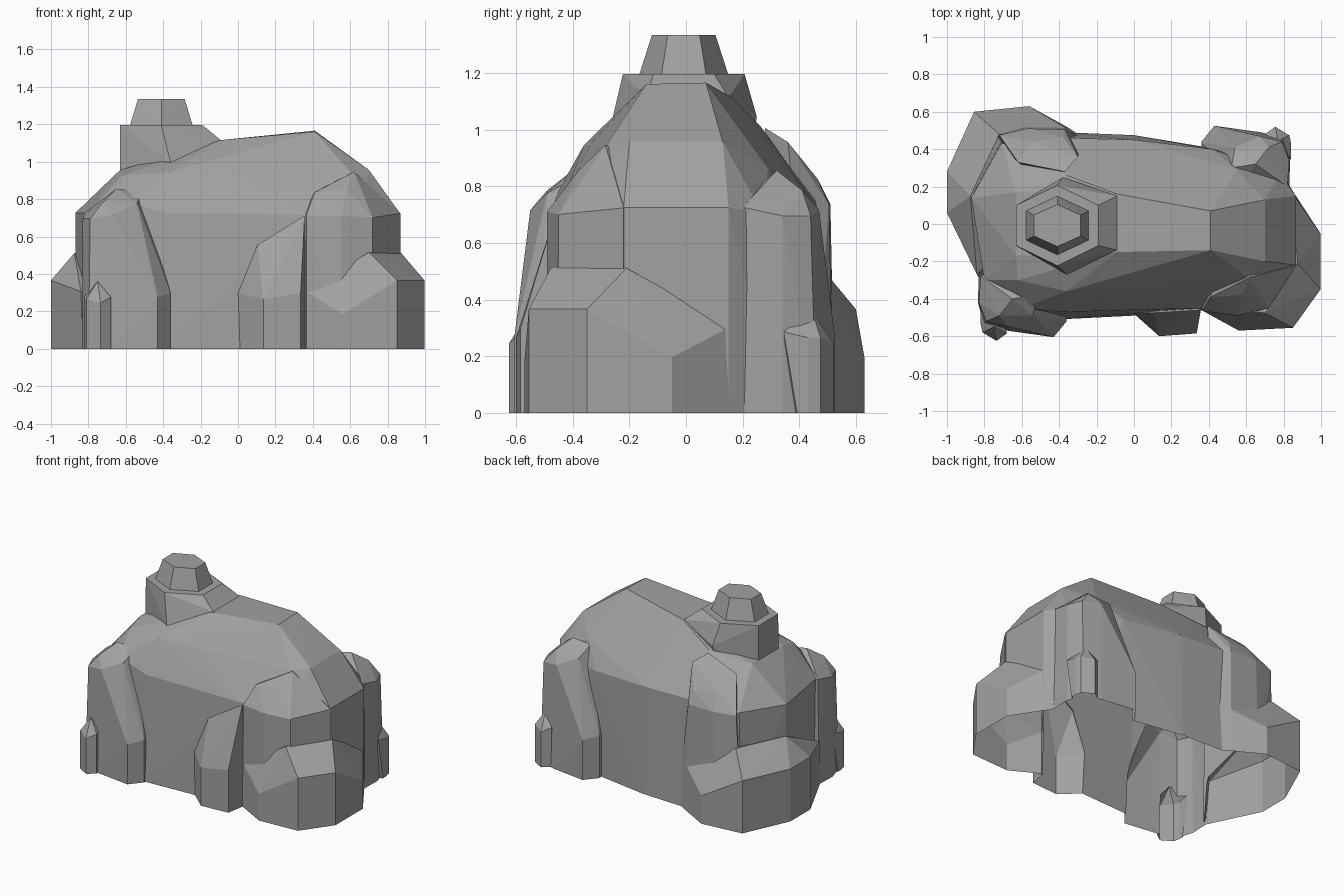
import bpy, bmesh, math
from mathutils import Matrix, Vector

parts = []


def chunk(name, foot, upper, turn=None):
    """Faceted stone: convex hull of a ground outline and upper corner points."""
    depth = -0.1 - 0.013 * len(parts)
    pts = [Vector((x, y, depth)) for x, y in foot]
    pts += [Vector((x, y, 0)) for x, y in foot] + [Vector(p) for p in upper]
    if turn is not None:   # half turn about z, then shift
        pts = [Matrix.Rotation(math.pi, 3, 'Z') @ p + Vector(turn) for p in pts]
    bm = bmesh.new()
    for p in pts:
        bm.verts.new(p)
    res = bmesh.ops.convex_hull(bm, input=bm.verts[:])
    loose = list({g for g in res['geom_interior'] + res['geom_unused']
                  if isinstance(g, bmesh.types.BMVert)})
    bmesh.ops.delete(bm, geom=loose, context='VERTS')
    bmesh.ops.recalc_face_normals(bm, faces=bm.faces[:])
    me = bpy.data.meshes.new(name)
    bm.to_mesh(me)
    bm.free()
    ob = bpy.data.objects.new(name, me)
    bpy.context.collection.objects.link(ob)
    parts.append(ob)
    return ob


def hexa(rx, ry, z, cx=-0.41, cy=-0.008):
    return [(cx + rx * math.cos(math.radians(a)) / math.cos(math.pi / 6),
             cy + ry * math.sin(math.radians(a)), z) for a in range(30, 390, 60)]


# main domed mass
body = chunk("rock_body",
    [(-0.87, 0.14), (-0.79, -0.3), (-0.4, -0.51), (0.0, -0.49), (0.36, -0.455), (0.7, -0.43),
     (0.865, -0.22), (0.865, 0.15), (0.76, 0.32), (0.45, 0.40), (0.0, 0.475), (-0.36, 0.49), (-0.73, 0.43)],
    [(-0.87, 0.14, 0.73), (-0.80, -0.30, 0.73), (-0.38, -0.47, 0.73), (0.36, -0.45, 0.72),
     (0.65, -0.43, 0.71), (0.865, -0.22, 0.73), (0.865, 0.15, 0.73),
     (0.78, 0.27, 0.71), (0.42, 0.40, 0.72), (0.0, 0.45, 0.74), (-0.36, 0.46, 0.75), (-0.71, 0.43, 0.74),
     (0.70, 0.13, 0.96), (0.70, -0.20, 0.96), (0.60, -0.28, 0.95), (0.55, 0.29, 0.87),
     (0.41, 0.07, 1.17), (0.41, -0.14, 1.165), (-0.09, 0.16, 1.12), (-0.09, -0.15, 1.12),
     (-0.36, -0.27, 0.98), (-0.63, -0.17, 0.96), (-0.63, 0.17, 0.96), (-0.36, 0.26, 1.02),
     (-0.04, -0.34, 0.95), (-0.36, -0.36, 0.95), (-0.62, -0.30, 0.93), (-0.60, -0.45, 0.79)])

# front right shoulder above the boulder
chunk("front_right_shoulder",
    [(0.357, -0.40), (0.365, -0.465), (0.55, -0.495), (0.72, -0.455), (0.87, -0.22), (0.5, -0.1)],
    [(0.357, -0.40, 0.74), (0.365, -0.465, 0.718), (0.55, -0.49, 0.715), (0.72, -0.45, 0.705),
     (0.869, -0.22, 0.728), (0.41, -0.39, 0.84), (0.58, -0.38, 0.86), (0.62, -0.285, 0.95), (0.5, -0.1, 0.9)])

# hexagonal stack on the crown, with a tapered cap
chunk("top_stack", [], hexa(0.22, 0.215, 1.2) + hexa(0.22, 0.22, 0.8)
      + [(-0.09, 0.15, 1.118), (-0.09, -0.14, 1.118), (-0.1, 0, 0.8), (-0.36, -0.27, 1.0), (-0.38, 0.25, 1.05)])
chunk("top_cap", [], hexa(0.17, 0.16, 1.19) + hexa(0.125, 0.112, 1.339))

# big low boulders on opposite corners
chunk("right_boulder",
    [(0.36, -0.46), (0.56, -0.57), (0.85, -0.555), (0.997, -0.35), (0.997, -0.05), (0.82, 0.22), (0.4, 0)],
    [(0.36, -0.46, 0.31), (0.56, -0.57, 0.19), (0.85, -0.555, 0.37), (0.997, -0.35, 0.37),
     (0.997, -0.05, 0.20), (0.85, 0.16, 0.31), (0.873, -0.21, 0.515), (0.70, -0.475, 0.52), (0.5, -0.1, 0.4)])
chunk("left_boulder",
    [(-0.36, 0.52), (-0.56, 0.63), (-0.855, 0.60), (-1.0, 0.28), (-1.0, 0.06), (-0.83, -0.29), (-0.4, 0)],
    [(-0.36, 0.51, 0.31), (-0.56, 0.63, 0.2), (-0.855, 0.60, 0.37), (-1.0, 0.28, 0.37),
     (-1.0, 0.06, 0.37), (-0.84, -0.27, 0.31), (-0.875, 0.15, 0.515), (-0.72, 0.48, 0.515), (-0.5, 0.1, 0.4)])

# leaning pillar with a small pointed stone, repeated on the opposite corner
for side, turn, shift in (("front_left", None, None), ("back_right", (0, -0.08, 0), (0.02, -0.105, 0))):
    chunk(side + "_pillar",
        [(-0.83, -0.28), (-0.835, -0.42), (-0.80, -0.54), (-0.68, -0.57), (-0.43, -0.605), (-0.36, -0.52), (-0.38, -0.2)],
        [(-0.83, -0.42, 0.70), (-0.82, -0.28, 0.73), (-0.79, -0.52, 0.70), (-0.67, -0.55, 0.72),
         (-0.72, -0.49, 0.79), (-0.54, -0.49, 0.78), (-0.65, -0.40, 0.86), (-0.52, -0.38, 0.84),
         (-0.43, -0.605, 0.28), (-0.36, -0.52, 0.30), (-0.5, -0.2, 0.7)], turn)
    chunk(side + "_stone",
        [(-0.82, -0.535), (-0.81, -0.58), (-0.735, -0.625), (-0.68, -0.585), (-0.7, -0.5)],
        [(-0.82, -0.535, 0.27), (-0.81, -0.58, 0.27), (-0.735, -0.625, 0.25), (-0.68, -0.585, 0.28),
         (-0.75, -0.55, 0.365), (-0.82, -0.45, 0.29), (-0.7, -0.5, 0.3)], shift)

# wedge buttress on the front
chunk("front_wedge",
    [(0.0, -0.48), (0.135, -0.60), (0.335, -0.585), (0.361, -0.44), (0.15, -0.3)],
    [(0.0, -0.48, 0.30), (0.135, -0.60, 0.27), (0.335, -0.585, 0.30), (0.105, -0.475, 0.56),
     (0.356, -0.46, 0.715), (0.2, -0.3, 0.6)])

# tall buttress on the back
chunk("back_buttress",
    [(-0.75, 0.46), (-0.58, 0.525), (-0.36, 0.52), (-0.25, 0.45), (-0.45, 0.2)],
    [(-0.72, 0.475, 0.74), (-0.57, 0.51, 0.74), (-0.37, 0.505, 0.74), (-0.55, 0.44, 0.86),
     (-0.38, 0.465, 0.83), (-0.30, 0.36, 0.96), (-0.37, 0.28, 1.01), (-0.62, 0.33, 0.95)])

# fuse every stone into one shell
bpy.context.view_layer.objects.active = body
for ob in parts[1:]:
    mod = body.modifiers.new(ob.name, 'BOOLEAN')
    mod.operation = 'UNION'
    mod.solver = 'EXACT'
    mod.object = ob
    bpy.ops.object.modifier_apply(modifier=mod.name)
    bpy.data.objects.remove(ob)

# cut at ground level, leaving the underside open
bm = bmesh.new()
bm.from_mesh(body.data)
bmesh.ops.bisect_plane(bm, geom=bm.verts[:] + bm.edges[:] + bm.faces[:], plane_co=(0, 0, 0.004),
                       plane_no=(0, 0, 1), clear_inner=True)
bmesh.ops.translate(bm, vec=(0, 0, -0.004), verts=bm.verts[:])
bm.to_mesh(body.data)
bm.free()
body.name = "rock"

# dark grey stone colour
stone = bpy.data.materials.new("stone_grey")
stone.diffuse_color = (0.36, 0.36, 0.36, 1)
body.data.materials.clear()
body.data.materials.append(stone)
